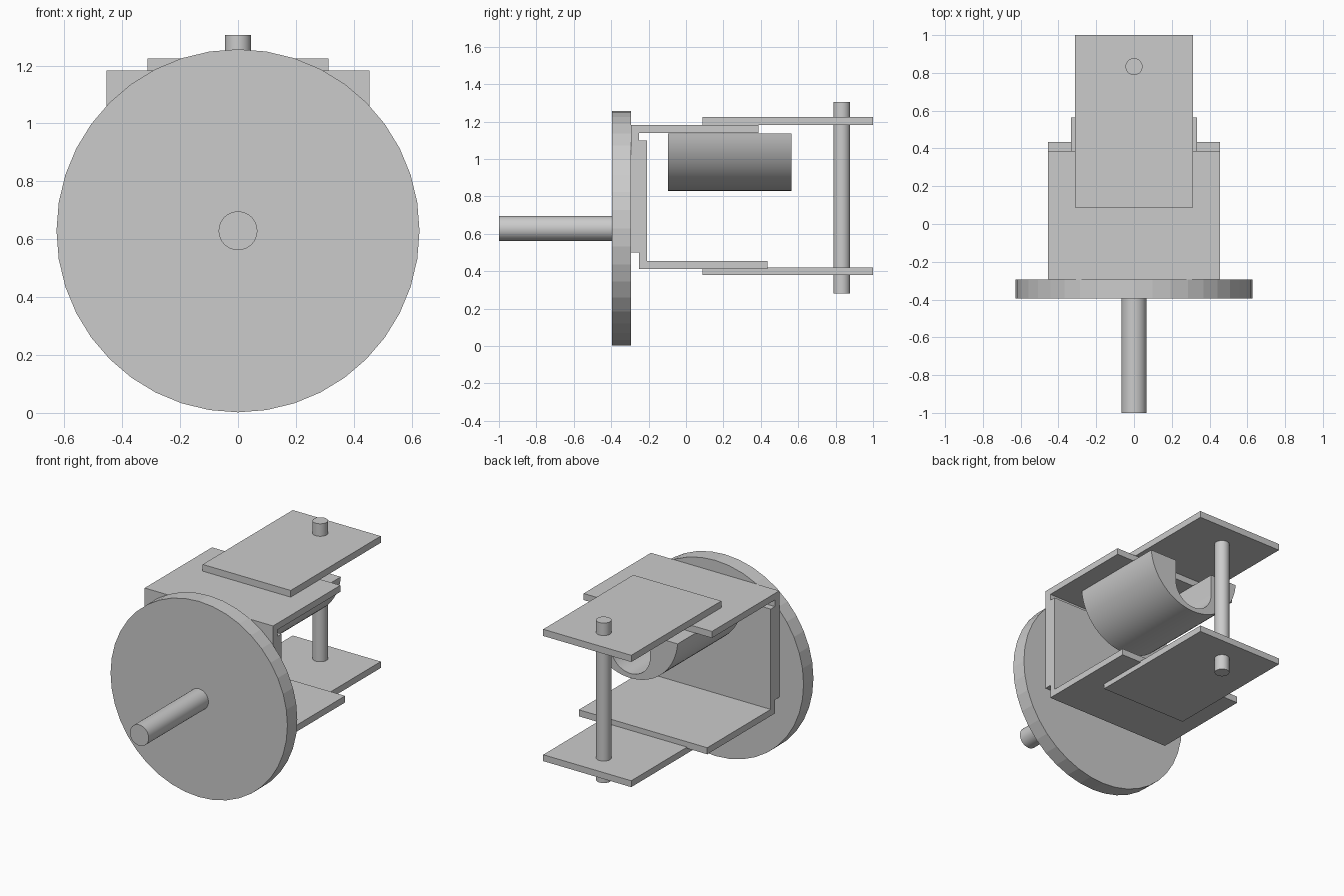
import bpy, bmesh
from math import sin, cos, pi, asin
from mathutils import Vector

if "Cube" in bpy.data.objects:
    bpy.data.objects.remove(bpy.data.objects["Cube"])


def prism(name, outline, place, sweep):
    """Extrude a closed 2D outline; place maps it to 3D, sweep is the extrusion."""
    bm = bmesh.new()
    face = bm.faces.new([bm.verts.new(place(a, b)) for a, b in outline])
    new = bmesh.ops.extrude_face_region(bm, geom=[face])["geom"]
    bmesh.ops.translate(bm, vec=Vector(sweep),
                        verts=[g for g in new if isinstance(g, bmesh.types.BMVert)])
    bmesh.ops.recalc_face_normals(bm, faces=bm.faces)
    mesh = bpy.data.meshes.new(name)
    bm.to_mesh(mesh)
    bm.free()
    ob = bpy.data.objects.new(name, mesh)
    bpy.context.collection.objects.link(ob)
    return ob


def arc(cx, cy, r, a0, a1, n):
    return [(cx + r * cos(a0 + (a1 - a0) * i / n),
             cy + r * sin(a0 + (a1 - a0) * i / n)) for i in range(n + 1)]


def along_y(name, outline, y0, y1):
    return prism(name, outline, lambda x, z: (x, y0, z), (0, y1 - y0, 0))


def across_x(name, outline, half):
    return prism(name, outline, lambda y, z: (-half, y, z), (2 * half, 0, 0))


# Round flange and its shaft
along_y("flange_disc", arc(0, 0.629, 0.627, 0, 2 * pi, 40)[:-1], -0.395, -0.295)
along_y("drive_shaft", arc(0, 0.629, 0.067, 0, 2 * pi, 32)[:-1], -1.0, -0.395)

# Two nested L-shaped brackets
across_x("upper_bracket", [(-0.295, 0.50), (-0.25, 0.50), (-0.25, 1.14),
                           (0.387, 1.14), (0.387, 1.182), (-0.295, 1.182)], 0.455)
across_x("lower_bracket", [(-0.25, 0.413), (0.435, 0.413), (0.435, 0.455),
                           (-0.208, 0.455), (-0.208, 1.098), (-0.25, 1.098)], 0.455)

# Overlapping end plates
for name, z0, z1 in (("top_plate", 1.182, 1.225), ("bottom_plate", 0.38, 0.421)):
    across_x(name, [(0.088, z0), (1.0, z0), (1.0, z1), (0.088, z1)], 0.312)

# Vertical pin through both plates
prism("pin", arc(0, 0.833, 0.045, 0, 2 * pi, 32)[:-1],
      lambda x, y: (x, y, 0.28), (0, 0, 1.025))

# Half-round cradle with a deep U channel
R, TOP, CZ = 0.336, 1.137, 1.165
dip = asin((CZ - TOP) / R)
outer = arc(0, CZ, R, pi + dip, 2 * pi - dip, 40)
channel = [(0.14, TOP)] + arc(0, 0.998, 0.14, 0, -pi, 24) + [(-0.14, TOP)]
along_y("cradle", outer + channel, -0.095, 0.563)

# Smooth the round parts, keep their edges sharp
for name in ("drive_shaft", "pin", "cradle"):
    ob = bpy.data.objects[name]
    bpy.ops.object.select_all(action='DESELECT')
    ob.select_set(True)
    bpy.context.view_layer.objects.active = ob
    bpy.ops.object.shade_smooth_by_angle()
